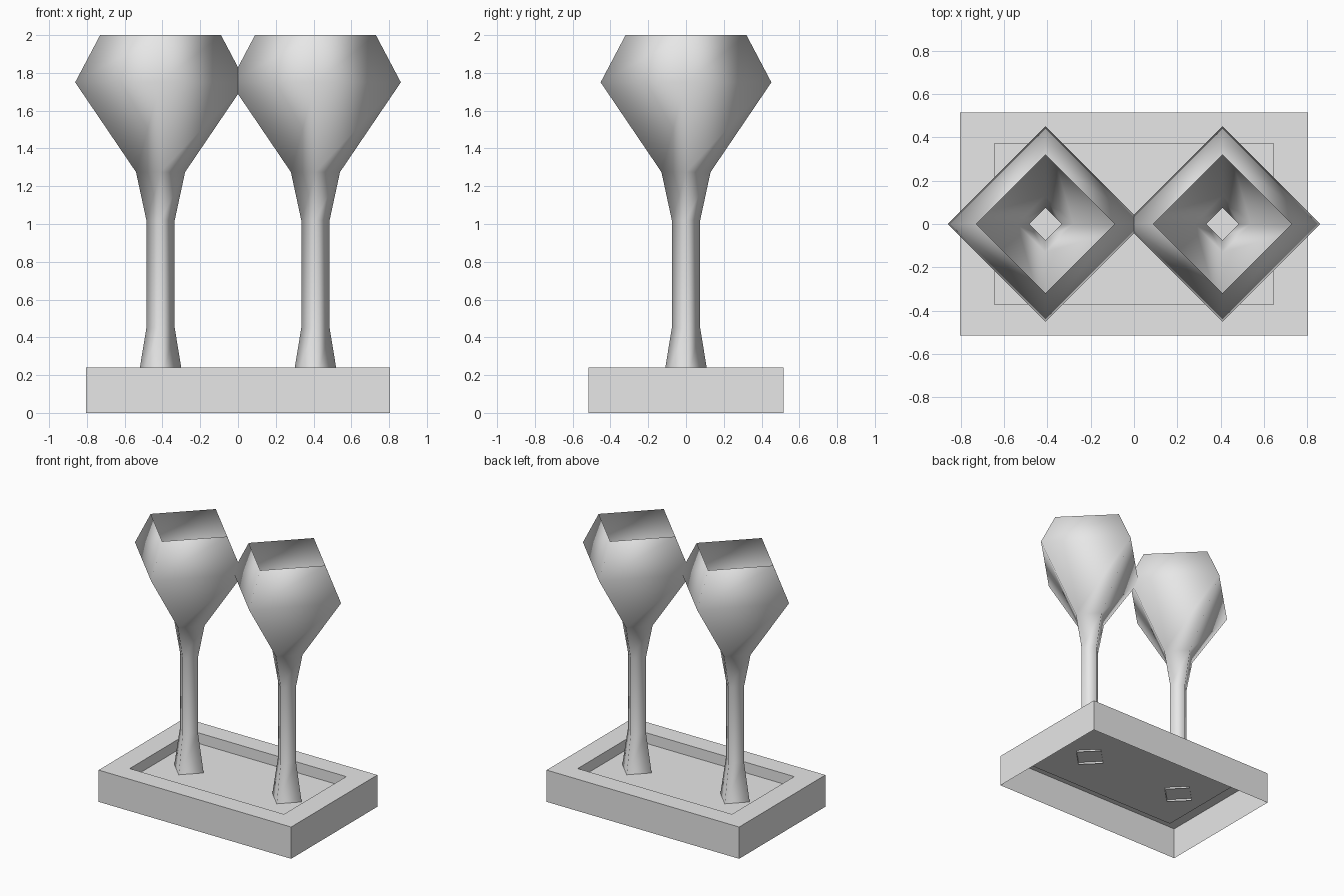
import bpy
import bmesh

cube = bpy.data.objects.get("Cube")
if cube:
    bpy.data.objects.remove(cube, do_unlink=True)

# One plain grey for everything
grey = bpy.data.materials.new("plain_grey")
grey.use_nodes = True
colour = (0.8, 0.8, 0.8, 1)
grey.diffuse_color = colour
grey.node_tree.nodes["Principled BSDF"].inputs["Base Color"].default_value = colour


def loft(name, rings, cap_end=False, smooth=False):
    """Join four-cornered rings of points into an open shell."""
    bm = bmesh.new()
    loops = [[bm.verts.new(p) for p in ring] for ring in rings]
    for low, high in zip(loops, loops[1:]):
        for i in range(4):
            j = (i + 1) % 4
            bm.faces.new((low[i], low[j], high[j], high[i]))
    if cap_end:
        bm.faces.new(loops[-1])
    for face in bm.faces:
        face.smooth = smooth
    mesh = bpy.data.meshes.new(name)
    bm.to_mesh(mesh)
    bm.free()
    mesh.materials.append(grey)
    obj = bpy.data.objects.new(name, mesh)
    bpy.context.collection.objects.link(obj)
    return obj


def rectangle(x, y, z):
    return [(-x, -y, z), (x, -y, z), (x, y, z), (-x, y, z)]


def diamond(r, z):
    return [(0, -r, z), (r, 0, z), (0, r, z), (-r, 0, z)]


# Tray: hollow underneath, with a sunken floor inside a wide rim
loft("tray", [rectangle(0.805, 0.515, 0), rectangle(0.805, 0.515, 0.24),
              rectangle(0.645, 0.372, 0.24), rectangle(0.645, 0.372, 0.16)],
     cap_end=True)

# Goblets: open four-sided shells with a flared foot, stem and bowl
profile = [(0.125, 0.145), (0.075, 0.45), (0.075, 1.02),
           (0.13, 1.275), (0.452, 1.75), (0.32, 2.0)]
for side, x in (("left", 0.41), ("right", -0.41)):
    goblet = loft(side + "_goblet", [diamond(r, z) for r, z in profile], smooth=True)
    goblet.location.x = x
